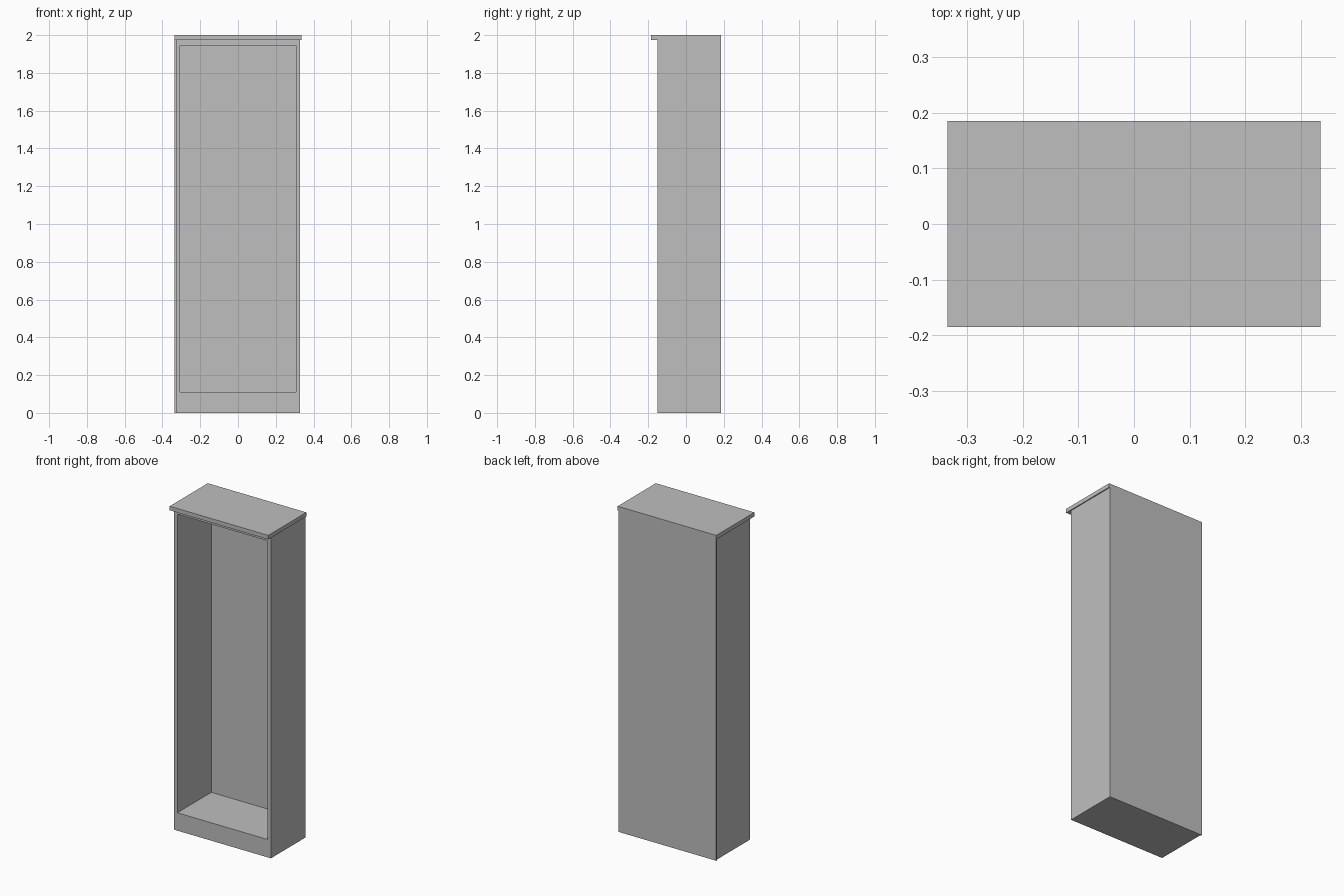
import bpy

# Remove the default cube
cube = bpy.data.objects.get("Cube")
if cube:
    bpy.data.objects.remove(cube, do_unlink=True)

# Single plain colour
grey = bpy.data.materials.new("light_grey")
grey.use_nodes = True
colour = (0.52, 0.52, 0.52, 1)
grey.diffuse_color = colour
grey.node_tree.nodes["Principled BSDF"].inputs["Base Color"].default_value = colour


def board(name, x, y, z):
    """Flat-faced board spanning the given (min, max) ranges."""
    spans = (x, y, z)
    bpy.ops.mesh.primitive_cube_add(size=1, location=[(a + b) / 2 for a, b in spans])
    ob = bpy.context.object
    ob.name = name
    ob.scale = [b - a for a, b in spans]
    bpy.ops.object.transform_apply(location=False, rotation=False, scale=True)
    ob.data.materials.append(grey)
    return ob


OUTER, INNER = 0.329, 0.307      # half widths of the carcass and its opening
FRONT, BACK = -0.15, 0.179       # carcass depth
REAR = 0.185                     # rear of the back panel
TOP = 1.975                      # underside of the top board
depth = (FRONT, BACK)
opening = (-INNER, INNER)

# Carcass: two sides, raised floor with plinth, header
for side, s in (("left", 1), ("right", -1)):
    board(side + "_side", sorted((s * INNER, s * OUTER)), depth, (0, TOP))
board("plinth_and_floor", opening, depth, (0, 0.11))
board("header", opening, depth, (1.945, TOP))

# Thin back panel, slightly proud on the right side
board("back_panel", (-0.335, OUTER), (BACK, REAR), (0, TOP))

# Overhanging top board
board("top_board", (-0.335, 0.335), (-0.185, REAR), (TOP, 2))
